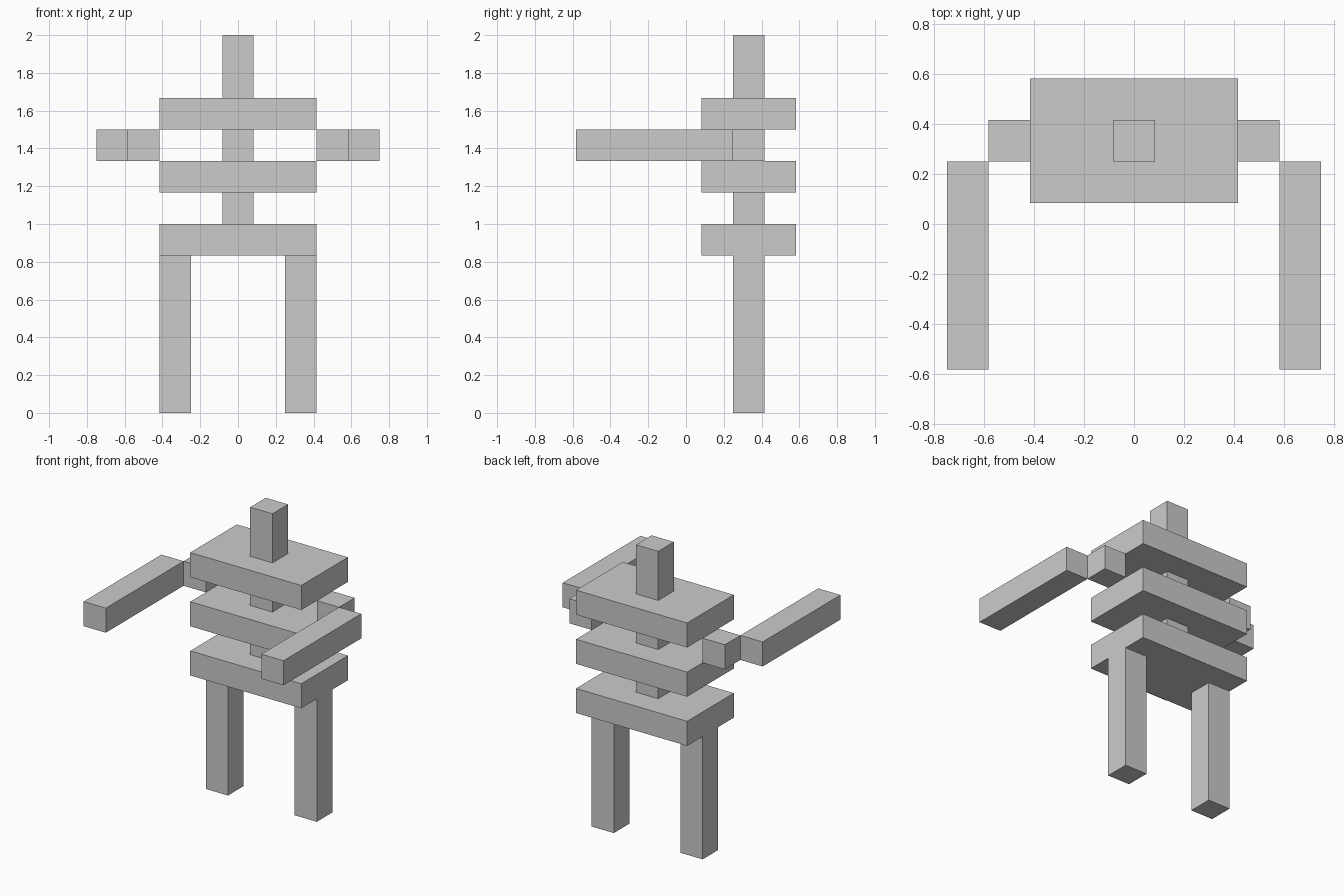
import bpy
import bmesh
from mathutils import Vector

if "Cube" in bpy.data.objects:
    bpy.data.objects.remove(bpy.data.objects["Cube"])

U = 1 / 6  # block module


def box(name, lo, hi):
    """Box between two corners given in block modules."""
    lo, hi = Vector(lo) * U, Vector(hi) * U
    bm = bmesh.new()
    bmesh.ops.create_cube(bm, size=1)
    bmesh.ops.scale(bm, vec=hi - lo, verts=bm.verts)
    mesh = bpy.data.meshes.new(name)
    bm.to_mesh(mesh)
    bm.free()
    obj = bpy.data.objects.new(name, mesh)
    obj.location = (lo + hi) / 2
    bpy.context.collection.objects.link(obj)
    return obj


# Torso slabs
for name, z in (("hip_slab", 5), ("waist_slab", 7), ("chest_slab", 9)):
    box(name, (-2.5, 0.5, z), (2.5, 3.5, z + 1))

# Spine blocks between the slabs, and the head
for name, z0, z1 in (("lower_spine", 6, 7), ("upper_spine", 8, 9), ("head", 10, 12)):
    box(name, (-0.5, 1.5, z0), (0.5, 2.5, z1))

# Legs, shoulders and forward-reaching arms on both sides
for side, s in (("left", -1), ("right", 1)):
    for part, x, y0, y1, z0, z1 in (
        ("leg", 2, 1.5, 2.5, 0, 5),
        ("shoulder", 3, 1.5, 2.5, 8, 9),
        ("arm", 4, -3.5, 1.5, 8, 9),
    ):
        box(f"{side}_{part}", (s * x - 0.5, y0, z0), (s * x + 0.5, y1, z1))
